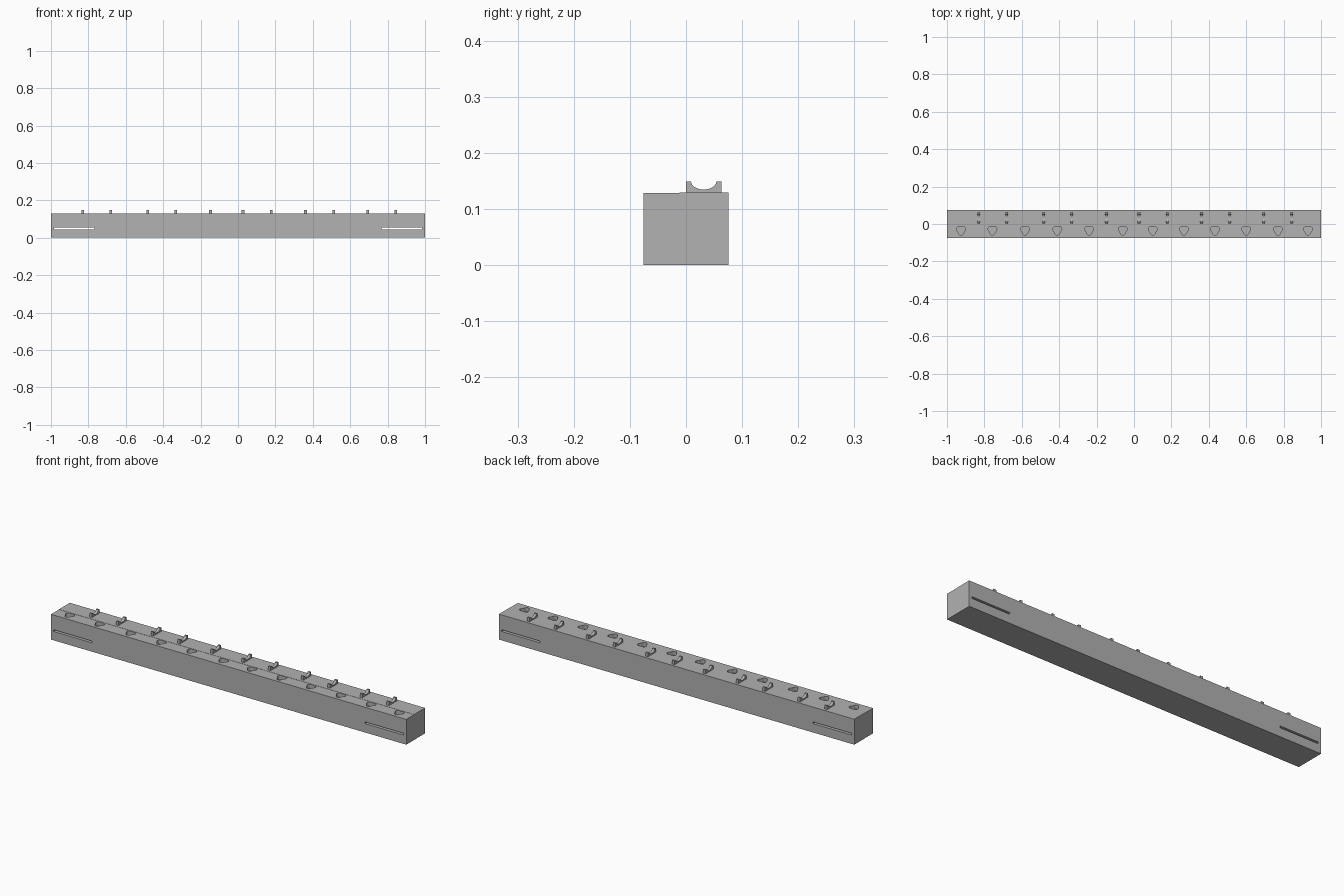
import bpy, math

cube = bpy.data.objects.get("Cube")
if cube:
    bpy.data.objects.remove(cube, do_unlink=True)

grey = bpy.data.materials.new("mid grey")
grey.use_nodes = True
grey.diffuse_color = (0.445, 0.445, 0.445, 1)
bsdf = next(n for n in grey.node_tree.nodes if n.type == "BSDF_PRINCIPLED")
bsdf.inputs["Base Color"].default_value = grey.diffuse_color


def prism(name, profile, place, low, high):
    """Extrude a closed 2D profile; place(a, b, t) maps it into space."""
    n = len(profile)
    verts = [place(a, b, t) for t in (low, high) for a, b in profile]
    faces = [tuple(reversed(range(n))), tuple(range(n, 2 * n))]
    faces += [(i, (i + 1) % n, n + (i + 1) % n, n + i) for i in range(n)]
    mesh = bpy.data.meshes.new(name)
    mesh.from_pydata(verts, [], faces)
    mesh.materials.append(grey)
    obj = bpy.data.objects.new(name, mesh)
    bpy.context.collection.objects.link(obj)
    return obj


def along_x(y, z, t):
    return (t, y, z)


# Long beam with a hairline step along its top
D, TOP, STEP = 0.0755, 0.1285, 0.0295 - 0.0285
beam = prism("beam", [(-D, 0), (D, 0), (D, TOP + STEP), (-0.012, TOP + STEP),
                      (-0.012, TOP), (-D, TOP)], along_x, -1, 1)


def cut(cutter):
    cutter.hide_render = True
    cutter.hide_set(True)
    mod = beam.modifiers.new(cutter.name, "BOOLEAN")
    mod.operation = "DIFFERENCE"
    mod.solver = "EXACT"
    mod.object = cutter


# Slim slots through the beam near both ends
for side, label in ((-1, "right"), (1, "left")):
    x0, x1 = sorted((side * 0.768, side * 0.985))
    cut(prism(label + "_slot_cutter",
              [(-0.1, 0.045), (0.1, 0.045), (0.1, 0.054), (-0.1, 0.054)],
              along_x, x0, x1))

# Three-lobed sockets along the front of the top
lobes = []
for i in range(30):
    a = math.tau * i / 30
    r = 0.022 + 0.004 * math.cos(3 * (a - math.pi / 6))
    lobes.append((r * math.cos(a), r * math.sin(a)))
for i, x in enumerate((-0.925, -0.757, -0.583, -0.41, -0.24, -0.06,
                       0.10, 0.267, 0.433, 0.60, 0.77, 0.93)):
    cut(prism(f"socket_cutter_{i + 1}", lobes,
              lambda a, b, t, x=x: (x + a, b - 0.034, t), TOP - 0.02, 0.2))

# Cradles with a rounded hollow along the back of the top
MID, HALF = 0.0315, 0.0315
hollow = [(MID + 0.0225 * math.cos(a), 0.149 - 0.014 * math.sin(a))
          for a in (math.pi * i / 12 for i in range(13))]
cradle_profile = ([(MID - HALF, TOP), (MID + HALF, TOP), (MID + HALF, 0.149)]
                  + hollow + [(MID - HALF, 0.149)])
for i, x in enumerate((-0.83, -0.68, -0.483, -0.333, -0.147, 0.027,
                       0.177, 0.361, 0.511, 0.693, 0.843)):
    prism(f"cradle_{i + 1}", cradle_profile, along_x, x - 0.007, x + 0.007)
